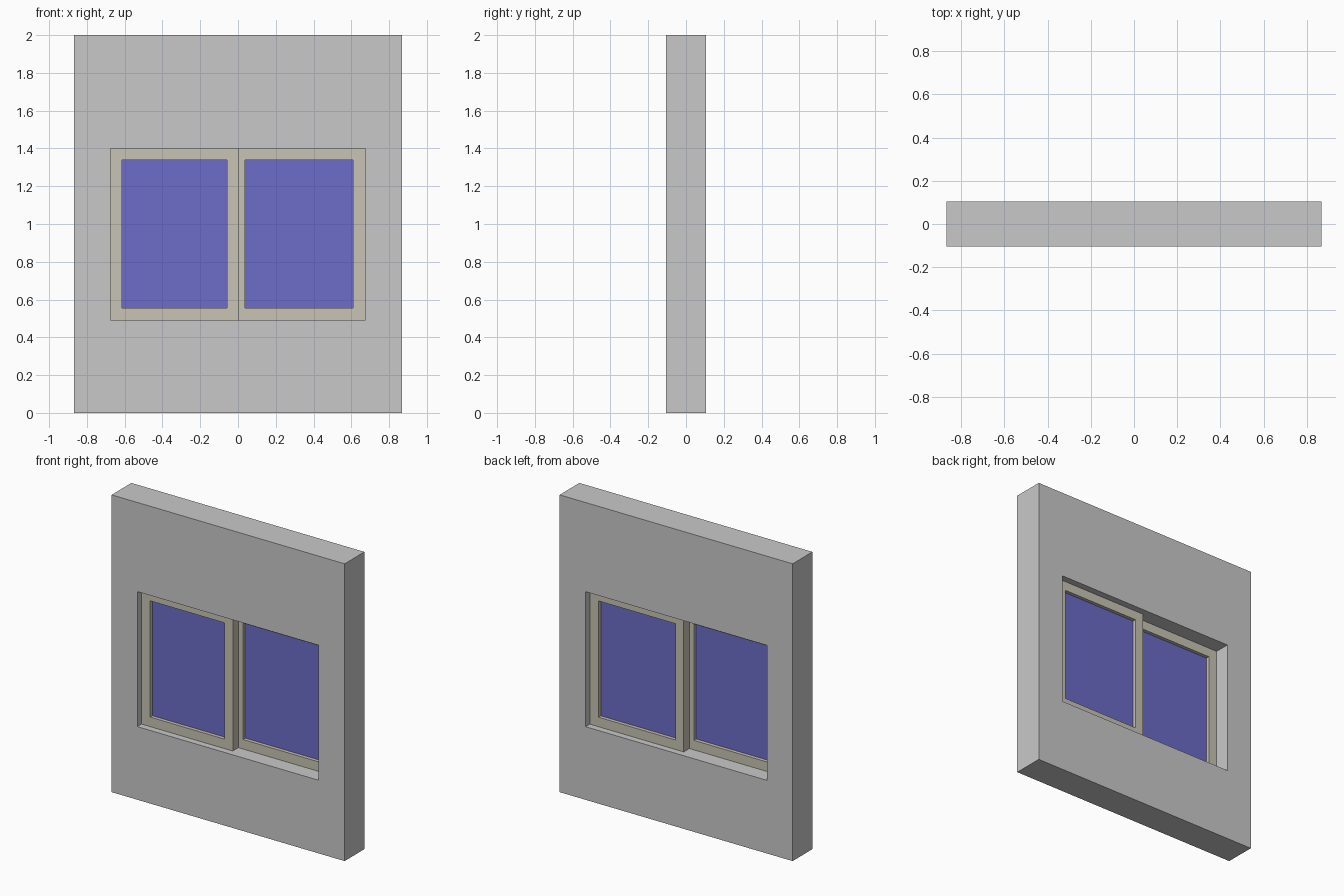
import bpy, bmesh

if "Cube" in bpy.data.objects:
    bpy.data.objects.remove(bpy.data.objects["Cube"])


def material(name, rgb):
    m = bpy.data.materials.new(name)
    m.diffuse_color = (*rgb, 1.0)
    m.use_nodes = True
    m.node_tree.nodes["Principled BSDF"].inputs["Base Color"].default_value = m.diffuse_color
    return m


WALL = material("wall grey", (0.584, 0.584, 0.584))
FRAME = material("frame beige", (0.578, 0.552, 0.456))
GLASS = material("glass blue", (0.150, 0.150, 0.578))


def finish(name, bm, mat):
    bmesh.ops.recalc_face_normals(bm, faces=bm.faces)
    me = bpy.data.meshes.new(name)
    bm.to_mesh(me)
    bm.free()
    me.materials.append(mat)
    ob = bpy.data.objects.new(name, me)
    bpy.context.collection.objects.link(ob)
    return ob


def corners(r):
    x0, x1, z0, z1 = r
    return [(x0, z0), (x1, z0), (x1, z1), (x0, z1)]


def ring(name, outer, inner, y0, y1, mat):
    """Rectangular slab with a rectangular hole; rects are (x0, x1, z0, z1)."""
    bm = bmesh.new()
    loops = [[bm.verts.new((x, y, z)) for x, z in corners(r)]
             for r, y in ((outer, y0), (outer, y1), (inner, y1), (inner, y0))]
    for a in range(4):
        p, q = loops[a], loops[(a + 1) % 4]
        for i in range(4):
            j = (i + 1) % 4
            bm.faces.new((p[i], p[j], q[j], q[i]))
    return finish(name, bm, mat)


def slab(name, r, y0, y1, mat):
    bm = bmesh.new()
    f = bm.faces.new([bm.verts.new((x, y0, z)) for x, z in corners(r)])
    ext = bmesh.ops.extrude_face_region(bm, geom=[f])
    for v in ext["geom"]:
        if isinstance(v, bmesh.types.BMVert):
            v.co.y = y1
    # keep the closing face of the box
    if len(bm.faces) == 5:
        bm.faces.new([v for v in f.verts])
    return finish(name, bm, mat)


# wall with window opening
OPEN = (-0.676, 0.674, 0.492, 1.40)
ring("wall", (-0.867, 0.867, 0.0, 2.0), OPEN, -0.105, 0.105, WALL)

# two sliding sashes: left one in the front track, right one in the back track
SASHES = (
    ("left", (OPEN[0], 0.003), (-0.613, -0.058), -0.06, 0.0),
    ("right", (-0.025, OPEN[1]), (0.037, 0.609), 0.0, 0.06),
)
for side, ox, ix, y0, y1 in SASHES:
    inner = (*ix, 0.556, 1.338)
    ring(side + "_sash_frame", (*ox, OPEN[2], OPEN[3]), inner, y0, y1, FRAME)
    mid = (y0 + y1) / 2
    slab(side + "_glass_pane", inner, mid - 0.006, mid + 0.006, GLASS)
